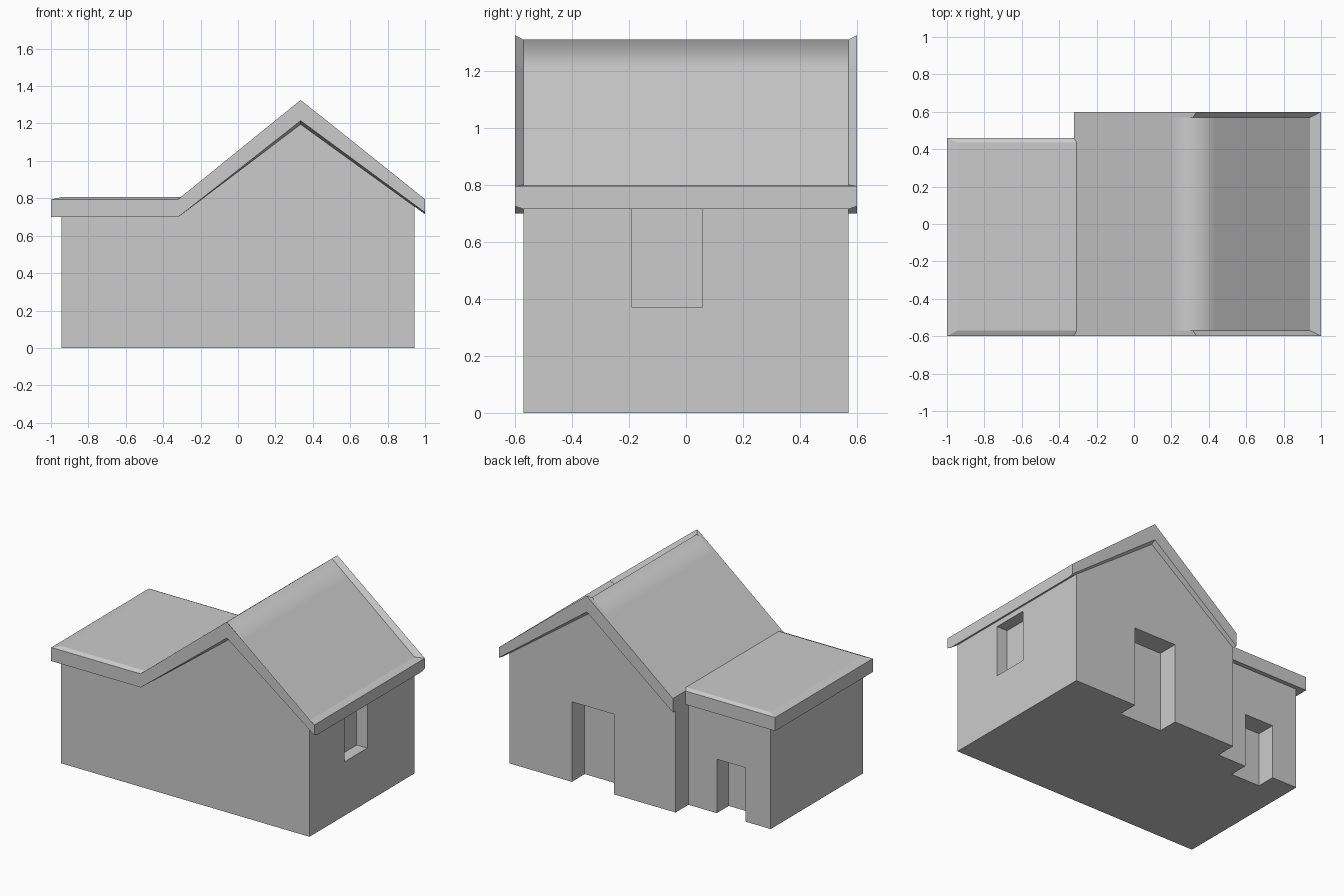
import bpy, bmesh

if "Cube" in bpy.data.objects:
    bpy.data.objects.remove(bpy.data.objects["Cube"])


def make_object(name, bm):
    bmesh.ops.remove_doubles(bm, verts=bm.verts, dist=1e-5)
    bmesh.ops.recalc_face_normals(bm, faces=bm.faces)
    mesh = bpy.data.meshes.new(name)
    bm.to_mesh(mesh)
    bm.free()
    ob = bpy.data.objects.new(name, mesh)
    bpy.context.collection.objects.link(ob)
    return ob


def loft(name, rings, smooth_span=()):
    """Skin matching point rings, cap the ends; smooth the profile spans listed, on the middle section."""
    bm = bmesh.new()
    vs = [[bm.verts.new(p) for p in ring] for ring in rings]
    n = len(rings[0])
    soft = []
    for r, (a, b) in enumerate(zip(vs, vs[1:])):
        for i in range(n):
            j = (i + 1) % n
            f = bm.faces.new((a[i], a[j], b[j], b[i]))
            if r == 1 and i in smooth_span:
                f.smooth = True
                soft.append(f)
    bm.faces.new(vs[0])
    bm.faces.new(vs[-1][::-1])
    # only edges between two smoothed faces stay soft
    for e in bm.edges:
        e.smooth = sum(f in soft for f in e.link_faces) == 2
    bmesh.ops.dissolve_degenerate(bm, dist=1e-5, edges=bm.edges)
    return make_object(name, bm)


def prism(name, profile, y0, y1):
    return loft(name, [[(x, y, z) for x, z in profile] for y in (y0, y1)])


def cut(target, name, x, y, z):
    cutter = prism(name, [(x[0], z[0]), (x[1], z[0]), (x[1], z[1]), (x[0], z[1])], *y)
    cutter.hide_render = True
    mod = target.modifiers.new(name, 'BOOLEAN')
    mod.operation = 'DIFFERENCE'
    mod.solver = 'EXACT'
    mod.object = cutter
    bpy.context.view_layer.objects.active = target
    bpy.ops.object.modifier_apply(modifier=name)
    bpy.data.objects.remove(cutter)


# walls: gabled hall with a lower wing, tops tucked inside the roofs
walls = prism("walls", [(-0.945, 0), (0.943, 0), (0.943, 0.76), (0.335, 1.25),
                        (-0.32, 0.74), (-0.945, 0.74)], -0.57, 0.57)
cut(walls, "wing_step", (-1.2, -0.32), (0.43, 0.8), (-0.2, 1.5))
cut(walls, "hall_door", (0.148, 0.469), (0.43, 0.8), (-0.2, 0.55))
cut(walls, "wing_door", (-0.755, -0.535), (0.30, 0.6), (-0.2, 0.37))
cut(walls, "side_window", (0.863, 1.2), (-0.19, 0.057), (0.37, 0.72))

# gable roof: right slope is sunk behind a narrow sloped rim
outer = [(-0.32, 0.70), (0.335, 1.215), (1, 0.725), (1, 0.795), (1, 0.795),
         (0.463, 1.224), (0.335, 1.325), (0.207, 1.222), (-0.32, 0.795)]
inner = [(-0.32, 0.70), (0.335, 1.195), (1, 0.715), (1, 0.795), (0.942, 0.80),
         (0.435, 1.212), (0.315, 1.309), (0.195, 1.212), (-0.32, 0.795)]
loft("gable_roof", [[(x, y, z) for x, z in pts] for y, pts in
                    ((-0.60, outer), (-0.57, inner), (0.57, inner), (0.60, outer))],
     smooth_span=(4, 5, 6, 7))

# low wing roof: flat slab with sloped top rim
def rect(x0, x1, y0, y1, z):
    return [(x0, y0, z), (x1, y0, z), (x1, y1, z), (x0, y1, z)]

loft("wing_roof", [rect(-1, -0.32, -0.6, 0.46, 0.70),
                   rect(-1, -0.32, -0.6, 0.46, 0.793),
                   rect(-0.945, -0.305, -0.57, 0.435, 0.806)])
